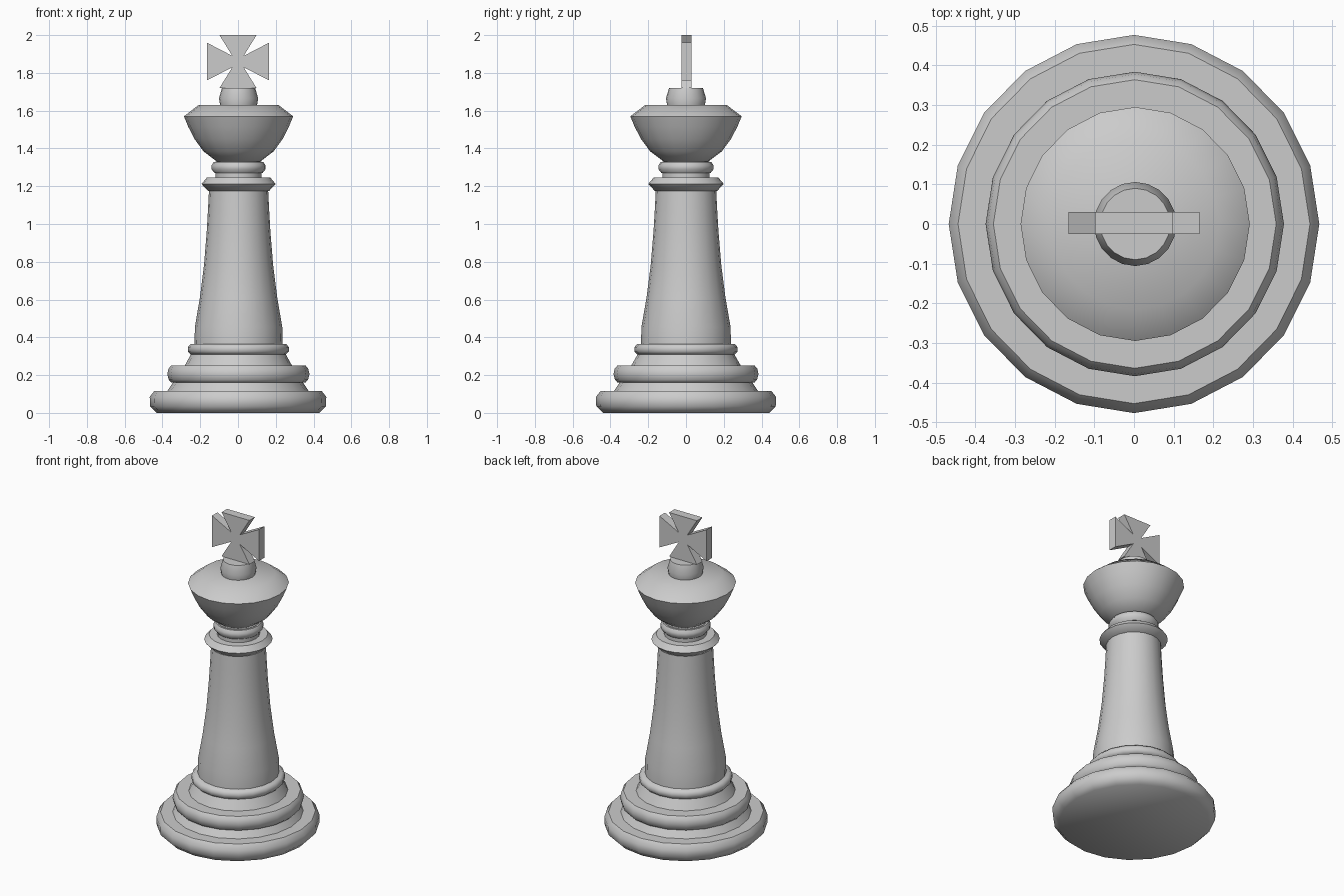
import bpy, bmesh, math

if "Cube" in bpy.data.objects:
    bpy.data.objects.remove(bpy.data.objects["Cube"])

SIDES = 20
X_SQUASH = 0.98  # the turned body is very slightly oval


def finish(name, bm, smooth):
    bmesh.ops.recalc_face_normals(bm, faces=bm.faces)
    mesh = bpy.data.meshes.new(name)
    bm.to_mesh(mesh)
    bm.free()
    obj = bpy.data.objects.new(name, mesh)
    bpy.context.collection.objects.link(obj)
    if smooth:
        bpy.ops.object.select_all(action='DESELECT')
        obj.select_set(True)
        bpy.context.view_layer.objects.active = obj
        bpy.ops.object.shade_smooth_by_angle(angle=math.radians(50))
    return obj


def turned(name, profile, cx=0.0):
    """Closed lathe part from (radius, height) pairs."""
    bm = bmesh.new()
    rings = []
    for r, z in profile:
        rings.append([bm.verts.new((cx + X_SQUASH * r * math.cos(a), r * math.sin(a), z))
                      for a in (2 * math.pi * i / SIDES for i in range(SIDES))])
    for lo, hi in zip(rings, rings[1:]):
        for i in range(SIDES):
            j = (i + 1) % SIDES
            bm.faces.new((lo[i], lo[j], hi[j], hi[i]))
    bm.faces.new(rings[0])
    bm.faces.new(rings[-1])
    return finish(name, bm, True)


# Stepped base
turned("base", [(0.44, 0), (0.475, 0.035), (0.477, 0.085), (0.453, 0.115)])
turned("base_step", [(0.382, 0.115), (0.35, 0.162)])
turned("base_ring", [(0.362, 0.16), (0.376, 0.175), (0.384, 0.205), (0.378, 0.233), (0.364, 0.25)], 0.002)
turned("upper_step", [(0.29, 0.25), (0.255, 0.312)], 0.002)
turned("upper_ring", [(0.258, 0.31), (0.273, 0.325), (0.273, 0.348), (0.258, 0.365)], 0.002)

# Tapering body
turned("body", [(0.238, 0.365), (0.236, 0.455), (0.209, 0.61), (0.187, 0.78),
                (0.172, 0.96), (0.165, 1.08), (0.16, 1.177)], 0.003)

# Collar rings and neck
turned("collar", [(0.165, 1.175), (0.2, 1.212), (0.172, 1.245)], 0.003)
turned("neck", [(0.125, 1.24), (0.125, 1.33)], 0.003)
turned("neck_ring", [(0.13, 1.27), (0.146, 1.29), (0.146, 1.31), (0.135, 1.327)], 0.003)

# Flared head and finial
turned("head", [(0.11, 1.325), (0.19, 1.385), (0.238, 1.45), (0.272, 1.515),
                (0.295, 1.57), (0.216, 1.63)], 0.003)
turned("finial", [(0.1, 1.63), (0.106, 1.665), (0.09, 1.72)], 0.003)

# Flared cross: one quarter outline mirrored into four
quarter = [(0.165, 0.1), (0.03, 0.03), (0.098, 0.14)]
right = [(x, -z) for x, z in reversed(quarter)] + quarter
outline = right + [(-x, z) for x, z in reversed(right)]
bm = bmesh.new()
face = bm.faces.new([bm.verts.new((x, -0.025, z + 1.86)) for x, z in outline])
ext = bmesh.ops.extrude_face_region(bm, geom=[face])
bmesh.ops.translate(bm, vec=(0, 0.055, 0),
                    verts=[v for v in ext["geom"] if isinstance(v, bmesh.types.BMVert)])
finish("top_cross", bm, False)
